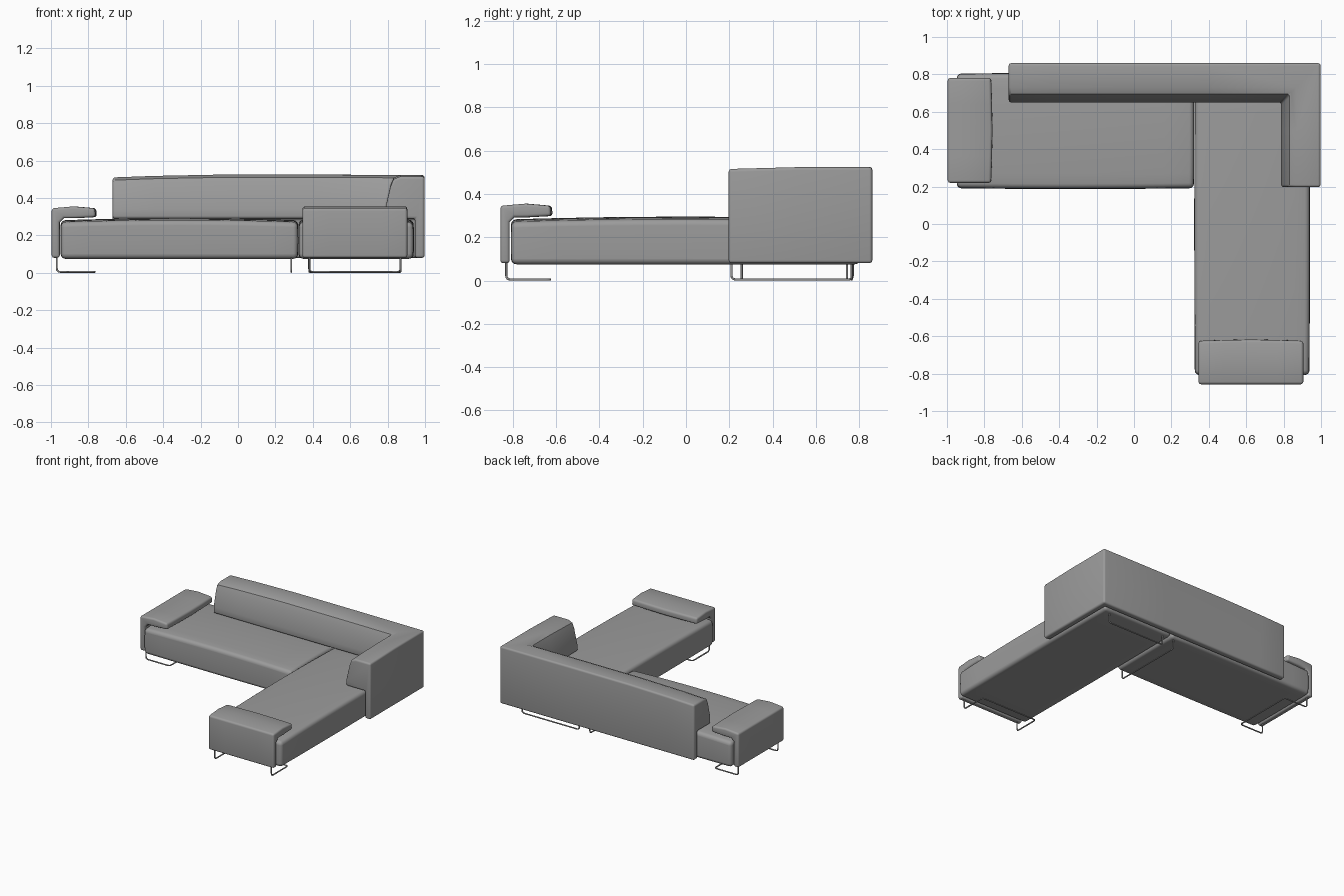
import bpy, bmesh, math
from mathutils import Vector

cube = bpy.data.objects.get("Cube")
if cube:
    bpy.data.objects.remove(cube, do_unlink=True)


def material(name, value):
    mat = bpy.data.materials.new(name)
    mat.use_nodes = True
    colour = (value, value, value, 1)
    mat.diffuse_color = colour
    mat.node_tree.nodes["Principled BSDF"].inputs["Base Color"].default_value = colour
    return mat


fabric = material("grey fabric", 0.33)


def finish(name, bm, radius):
    """Round the hard edges, then turn the bmesh into a smooth shaded object."""
    bmesh.ops.recalc_face_normals(bm, faces=bm.faces)
    hard = [e for e in bm.edges if e.calc_face_angle(0) > math.radians(50)]
    bmesh.ops.bevel(bm, geom=hard, offset=radius, segments=4, profile=0.5,
                    affect='EDGES', clamp_overlap=True)
    mesh = bpy.data.meshes.new(name)
    bm.to_mesh(mesh)
    bm.free()
    mesh.materials.append(fabric)
    obj = bpy.data.objects.new(name, mesh)
    bpy.context.collection.objects.link(obj)
    select(obj)
    bpy.ops.object.shade_smooth_by_angle(angle=math.radians(40))


def select(obj):
    bpy.ops.object.select_all(action='DESELECT')
    obj.select_set(True)
    bpy.context.view_layer.objects.active = obj


def cushion(name, low, high, puff, radius):
    """Box whose faces swell outwards towards their middles."""
    low, high = Vector(low), Vector(high)
    centre, half = (low + high) / 2, (high - low) / 2
    bm = bmesh.new()
    bmesh.ops.create_cube(bm, size=2)
    bmesh.ops.subdivide_edges(bm, edges=bm.edges[:], cuts=7, use_grid_fill=True)
    for v in bm.verts:
        unit = v.co.copy()
        for i in range(3):
            j, k = (i + 1) % 3, (i + 2) % 3
            swell = puff[i] * (1 - unit[j] ** 2 * 0.5 - unit[k] ** 2 * 0.5)
            if i == 2 and unit.z < 0:
                swell = 0
            v.co[i] = centre[i] + unit[i] * (half[i] + swell)
    finish(name, bm, radius)


def loft(name, rings, radius):
    """Skin a row of matching closed rings and cap both ends."""
    bm = bmesh.new()
    rows = [[bm.verts.new(p) for p in ring] for ring in rings]
    n = len(rows[0])
    for a, b in zip(rows, rows[1:]):
        for i in range(n):
            j = (i + 1) % n
            bm.faces.new((a[i], a[j], b[j], b[i]))
    bm.faces.new(rows[0])
    bm.faces.new(rows[-1])
    finish(name, bm, radius)


def wire(name, corners, radius=0.005, bend=0.02):
    """Thin round rod with rounded bends."""
    pts = [Vector(c) for c in corners]
    path = [pts[0]]
    for a, b, c in zip(pts, pts[1:], pts[2:]):
        p, q = b + (a - b).normalized() * bend, b + (c - b).normalized() * bend
        for s in range(5):
            t = s / 4
            path.append(p * (1 - t) ** 2 + b * 2 * t * (1 - t) + q * t * t)
    path.append(pts[-1])
    curve = bpy.data.curves.new(name, 'CURVE')
    curve.dimensions = '3D'
    curve.bevel_depth = radius
    curve.bevel_resolution = 2
    spline = curve.splines.new('POLY')
    spline.points.add(len(path) - 1)
    for point, co in zip(spline.points, path):
        point.co = (*co, 1)
    curve.materials.append(fabric)
    obj = bpy.data.objects.new(name, curve)
    bpy.context.collection.objects.link(obj)
    select(obj)
    bpy.ops.object.convert(target='MESH')


# Seats: the long one along the back and the chaise towards the front
cushion("long_seat", (-0.945, 0.195, 0.075), (0.318, 0.8, 0.27), (0.004, 0.008, 0.022), 0.025)
cushion("chaise_seat", (0.328, -0.805, 0.075), (0.935, 0.8, 0.27), (0.006, 0.004, 0.025), 0.025)

# Corner backrest: one profile (depth from the outer face, height) swept round the corner
back_profile = [(0, 0.08), (0, 0.515), (0.13, 0.515), (0.165, 0.5), (0.182, 0.46),
                (0.21, 0.34), (0.21, 0.29), (0.05, 0.29), (0.05, 0.08)]


def lifted(z, lift):
    return z + lift if z > 0.45 else z


back_rings = []
for x, lift in ((-0.67, -0.005), (-0.45, 0.003), (-0.1, 0.01), (0.4, 0.01)):
    back_rings.append([(x, 0.86 - d, lifted(z, lift)) for d, z in back_profile])
back_rings.append([(0.997 - d, 0.86 - d, lifted(z, 0.008)) for d, z in back_profile])
for y, lift in ((0.5, 0.008), (0.197, 0)):
    back_rings.append([(0.997 - d, y, lifted(z, lift)) for d, z in back_profile])
loft("corner_backrest", back_rings, 0.014)

# Armrests: upright panel with an overhanging pad (depth from outer face, height)
arm_profile = [(0, 0.08), (0, 0.345), (0.12, 0.355), (0.235, 0.345), (0.238, 0.298),
               (0.13, 0.292), (0.065, 0.292), (0.043, 0.27), (0.043, 0.08)]
arm_rows = ((0, 0.004), (0.14, 0), (0.28, -0.003), (0.42, 0), (0.56, 0.004))
loft("side_armrest", [[(-0.996 + d - (0 if d < 0.1 else s), 0.22 + t, z) for d, z in arm_profile]
                      for t, s in arm_rows], 0.014)
loft("front_armrest", [[(0.345 + t, -0.857 + d - (0 if d < 0.1 else s), z) for d, z in arm_profile]
                       for t, s in arm_rows], 0.014)

# Sled legs below the armrests: uprights outside, foot loop running inwards
foot, top = 0.005, 0.09


def sled(name, place):
    ends = [(0.027, top), (0.027, foot), (0.23, foot)]
    near = [place(0.037, d, z) for d, z in ends]
    far = [place(0.523, d, z) for d, z in reversed(ends)]
    wire(name, near + far)


sled("side_sled_leg", lambda t, d, z: (-0.996 + d, 0.22 + t, z))
sled("front_sled_leg", lambda t, d, z: (0.345 + t, -0.857 + d, z))

# Flat hoop legs where the seats meet the backrest
wire("long_seat_hoop_leg", [(0.285, y, z) for y, z in
                            ((0.21, top), (0.21, foot), (0.77, foot), (0.77, top))])
wire("chaise_hoop_leg", [(x, 0.765, z) for x, z in
                         ((0.38, top), (0.38, foot), (0.87, foot), (0.87, top))])
